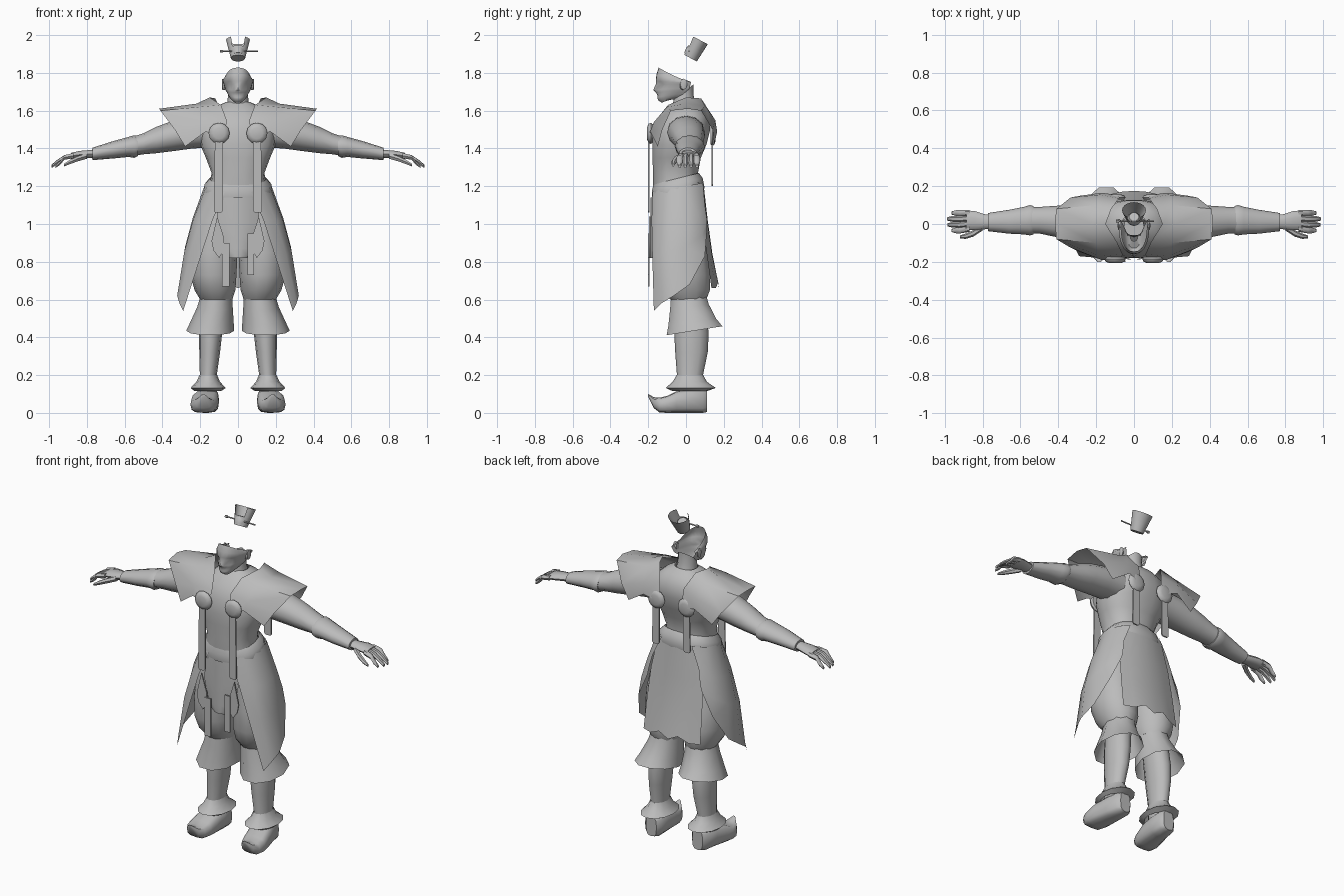
import bpy, bmesh, math
from mathutils import Vector

mat = bpy.data.materials.new("plain_grey")
mat.diffuse_color = (0.5, 0.5, 0.5, 1)


def finish(name, bm, mirror=False, angle=45):
    bmesh.ops.recalc_face_normals(bm, faces=bm.faces)
    me = bpy.data.meshes.new(name)
    bm.to_mesh(me)
    bm.free()
    ob = bpy.data.objects.new(name, me)
    bpy.context.collection.objects.link(ob)
    me.materials.append(mat)
    bpy.ops.object.select_all(action='DESELECT')
    ob.select_set(True)
    bpy.context.view_layer.objects.active = ob
    bpy.ops.object.shade_smooth_by_angle(angle=math.radians(angle))
    if mirror:
        m = ob.modifiers.new("mirror", 'MIRROR')
        m.use_mirror_merge = False
    return ob


def grid(name, rows, closed=False, caps=(False, False), mirror=False, angle=45):
    """Skin rows of points into a sheet or a closed tube."""
    bm = bmesh.new()
    vs = [[bm.verts.new(p) for p in r] for r in rows]
    n = len(rows[0])
    for a, b in zip(vs, vs[1:]):
        for i in range(n if closed else n - 1):
            j = (i + 1) % n
            bm.faces.new((a[i], a[j], b[j], b[i]))
    if caps[0]:
        bm.faces.new(vs[0])
    if caps[1]:
        bm.faces.new(vs[-1])
    return finish(name, bm, mirror, angle)


def ring(c, u, v, n=12, power=1.0):
    c, u, v = Vector(c), Vector(u), Vector(v)
    sp = lambda t: math.copysign(abs(t) ** power, t)
    return [c + u * sp(math.cos(2 * math.pi * i / n)) + v * sp(math.sin(2 * math.pi * i / n))
            for i in range(n)]


def column(name, secs, n=14, slope=0, caps=(False, False), mirror=False, power=1.0):
    """Upright tube: sections are z, centre x, half width, front y, back y."""
    rows = []
    for z, cx, rx, y0, y1 in secs:
        ry = (y1 - y0) / 2
        rows.append(ring((cx, (y0 + y1) / 2, z), (rx, 0, 0), (0, ry, slope * ry), n, power))
    return grid(name, rows, True, caps, mirror)


def limb(name, secs, n=10, caps=(True, True)):
    """Sideways tube: sections are x, y, z, half depth, half height."""
    rows = [ring((x, y, z), (0, ry, 0), (0, 0, rz), n) for x, y, z, ry, rz in secs]
    return grid(name, rows, True, caps, True)


def plate(name, outline, y, thick=0.008, mirror=True):
    """Thin plate cut from an outline in x and z."""
    rows = [[(x, y + d, z) for x, z in outline] for d in (0, thick)]
    return grid(name, rows, True, (True, True), mirror, 30)


# Torso, neck and sash
column("torso", [(1.12, 0, .165, -.165, .085), (1.2, 0, .15, -.175, .07),
                 (1.27, 0, .14, -.175, .065), (1.35, 0, .17, -.18, .08),
                 (1.42, 0, .2, -.18, .11), (1.5, 0, .205, -.172, .13),
                 (1.57, 0, .18, -.14, .125), (1.62, 0, .12, -.09, .09),
                 (1.645, 0, .065, -.06, .05)], 18, power=.85)
column("neck", [(1.59, 0, .07, -.085, .05), (1.64, 0, .056, -.075, .04),
                (1.70, 0, .052, -.065, .04)], 12, slope=.75)
column("sash", [(1.125, 0, .168, -.17, .09), (1.16, 0, .182, -.182, .1),
                (1.21, 0, .177, -.182, .09), (1.24, 0, .148, -.174, .07)], 18, slope=.25, power=.85)

# Head: open face shell, sections are z, front y, half width, back y, back edge height shift
face = [(1.66, -.09, .02, -.06, .0), (1.642, -.128, .033, -.07, .02), (1.655, -.148, .046, -.045, .02),
        (1.67, -.152, .055, -.03, .02), (1.68, -.15, .06, -.02, .02), (1.695, -.153, .066, -.01, .015),
        (1.71, -.155, .07, -.005, .01), (1.74, -.148, .076, 0, 0), (1.757, -.158, .08, 0, -.01),
        (1.79, -.157, .081, 0, -.035), (1.828, -.145, .068, -.005, -.065)]
nose = {1.695: .006, 1.71: .018, 1.74: .012, 1.757: .002}
rows = []
for z, yf, w, yb, lift in face:
    row = []
    for i in range(-8, 9):
        a = math.radians(i * 12)
        s, c = math.sin(a), math.cos(a)
        y = yb + (yf - yb) * math.copysign(abs(c) ** .8, c)
        y -= nose.get(z, 0) * max(0, 1 - abs(i) / 2)
        if z == 1.74 and abs(i) in (2, 3):
            y += .007                       # eye sockets
        row.append((w * math.copysign(abs(s) ** .85, s), y, z + lift * (1 - c)))
    rows.append(row)
grid("head", rows, angle=50)
limb("ear", [(.07, -.02, 1.735, .014, .026), (.083, -.012, 1.74, .018, .03),
             (.086, -.008, 1.74, .01, .02)], 8)

# Floating hair crown with split front, knot and pin
v, base, top = Vector((0, .88, -.46)), Vector((0, .024, 1.878)), Vector((0, .073, 1.974))
crown = []
for t in (0, .25, .5, .75, 1):
    crown.append(ring(base.lerp(top, t), (.038 + .025 * t, 0, 0), v * (.038 + .01 * t), 20))
grid("crown_base", crown[:3], True, (True, False))
grid("crown_top", [[r[(i - 3) % 20] for i in range(17)] for r in crown[2:]])
knot = [ring(base.lerp(top, t) - v * .012, (r, 0, 0), v * r, 10)
        for t, r in ((.1, .032), (.35, .036), (.5, .026))]
grid("hair_knot", knot, True, (True, True))
pin = [ring((x, .015, 1.915), (0, r, 0), (0, 0, r), 6)
       for x, r in ((-.095, .008), (-.08, .008), (-.078, .004), (.105, .004))]
grid("hair_pin", pin, True, (True, True))

# Shoulder mantle draped from the neck opening to the wide outer rim
inner = [(.07, -.185, 1.44), (.06, -.16, 1.55), (.09, -.095, 1.63), (.15, 0, 1.67),
         (.12, .08, 1.665), (.08, .135, 1.58), (.07, .15, 1.46)]
middle = [(.17, -.19, 1.49), (.18, -.17, 1.54), (.2, -.1, 1.62), (.22, 0, 1.637),
          (.2, .1, 1.625), (.18, .155, 1.55), (.17, .165, 1.49)]
outer = [(.28, -.15, 1.41), (.335, -.125, 1.5), (.41, -.08, 1.6), (.418, .01, 1.61),
         (.41, .08, 1.6), (.335, .14, 1.5), (.28, .15, 1.42)]
grid("shoulder_mantle", [inner, middle, outer], mirror=True, angle=50)

# Arms, bracers and hands
limb("upper_arm", [(.14, 0, 1.49, .1, .085), (.24, 0, 1.485, .1, .085), (.35, .01, 1.465, .09, .08),
                   (.43, .015, 1.445, .08, .07), (.5, .02, 1.425, .07, .056),
                   (.56, .02, 1.41, .07, .05)], 12, (False, True))
limb("bracer", [(.53, .02, 1.412, .075, .052), (.55, .02, 1.41, .08, .06), (.58, .018, 1.408, .073, .053),
                (.66, .012, 1.393, .063, .046), (.77, .01, 1.371, .048, .033),
                (.772, .01, 1.371, .03, .022)], 12)
limb("palm", [(.75, .01, 1.372, .035, .024), (.79, .012, 1.37, .04, .022),
              (.84, .018, 1.367, .05, .021), (.885, .02, 1.36, .052, .017)])
for k, (y, tip) in enumerate(((.058, .965), (.027, .988), (-.004, .985), (-.034, .965))):
    limb("finger_%d" % (k + 1), [(.87, y * .9 + .005, 1.362, .016, .016), (.92, y, 1.352, .016, .014),
                               (tip - .025, y, 1.325, .015, .012), (tip, y, 1.305, .008, .009)], 6)
limb("thumb", [(.80, -.015, 1.36, .02, .017), (.85, -.05, 1.345, .017, .016),
               (.89, -.065, 1.328, .014, .013), (.92, -.068, 1.312, .007, .008)], 6)

# Chest and back roundels with hanging straps
for side, y0, y1, z, low in (("front", -.175, -.207, 1.48, 1.06), ("back", .13, .157, 1.47, 1.2)):
    rows = [ring((.1, y0 + (y1 - y0) * t, z), (r, 0, 0), (0, 0, r), 12)
            for t, r in ((0, .048), (.35, .056), (.75, .05), (1, .03))]
    grid(side + "_roundel", rows, True, (True, True), True)
    yy = -.2 if side == "front" else .136
    plate(side + "_strap", [(.08, 1.46), (.08, low + .01), (.09, low), (.12, low),
                            (.128, low + .01), (.122, 1.46)], yy)

# Front flap, leaf tabs and sash ends
flap = []
for z, w in ((1.14, .1), (1.0, .115), (.93, .1), (.87, .085), (.835, .075), (.82, .055)):
    flap.append([(w * t, -.19 + .03 * t * t, z) for t in (-1, -.6, -.2, .2, .6, 1)])
grid("front_flap", flap)
plate("leaf_tab", [(.11, 1.04), (.075, .93), (.075, .86), (.1, .82), (.13, .86), (.14, .91)], -.195)
plate("left_sash_end", [(-.085, .9), (-.085, .67), (-.045, .67), (-.045, .9)], -.2, mirror=False)
plate("right_sash_end", [(.05, .95), (.05, .73), (.085, .73), (.085, .95)], -.2, mirror=False)

# Side skirt panels: each column runs waist, hip, hem
side = [[(.07, -.178, 1.17), (.135, -.182, 1.02), (.2, -.178, .82), (.29, -.17, .54)],
        [(.135, -.145, 1.18), (.2, -.15, 1.02), (.255, -.15, .84), (.31, -.13, .58)],
        [(.172, -.08, 1.19), (.238, -.085, 1.02), (.285, -.08, .85), (.322, -.065, .62)],
        [(.178, -.02, 1.2), (.24, -.01, 1.03), (.28, 0, .88), (.3, .02, .68)],
        [(.16, .05, 1.21), (.215, .065, 1.05), (.24, .085, .94), (.25, .1, .83)],
        [(.1, .09, 1.22), (.155, .1, 1.1), (.17, .11, 1.03), (.18, .112, .98)]]
grid("side_skirt", side, mirror=True, angle=50)

# Back skirt panel with a jagged hem
back = []
for t in (-1, -.67, -.33, 0, .33, .67, 1):
    e = t * t
    hem = .66 + (.03 if abs(abs(t) - .33) < .1 else 0)
    back.append([(.14 * t, .092 - .03 * e, 1.22), (.175 * t, .115 - .03 * e, 1.02),
                 (.185 * t, .14 - .03 * e, .84), (.19 * t, .175 - .04 * e, hem)])
grid("back_skirt", back, angle=50)

# Baggy trousers with flared knee cuffs
column("trouser_leg", [(1.15, .075, .085, -.14, .07), (1.0, .11, .115, -.15, .09),
                       (.85, .128, .125, -.155, .115), (.73, .13, .122, -.155, .13),
                       (.65, .122, .108, -.13, .13), (.6, .115, .085, -.085, .11)],
       14, caps=(True, True), mirror=True)
column("knee_cuff", [(.615, .115, .085, -.085, .11), (.56, .122, .094, -.09, .125),
                     (.48, .138, .115, -.1, .165), (.435, .147, .127, -.11, .2)],
       10, slope=.16, mirror=True)

# Lower legs and curled boots
column("lower_leg", [(.62, .125, .07, -.06, .1), (.42, .145, .061, -.062, .12),
                     (.32, .15, .055, -.057, .115), (.2, .157, .045, -.048, .09),
                     (.1, .16, .05, -.05, .09)], 12, mirror=True)
column("boot_cuff", [(.2, .157, .047, -.05, .092), (.165, .158, .062, -.07, .11),
                     (.132, .158, .093, -.108, .158), (.115, .16, .07, -.07, .11)], 12, mirror=True)
boot = []
for y, cx, w, z0, z1 in ((.112, .155, .035, .005, .125), (.09, .157, .055, 0, .13), (.02, .163, .063, 0, .13),
                         (-.05, .173, .072, 0, .115), (-.1, .18, .072, 0, .09), (-.14, .183, .062, .002, .08),
                         (-.17, .183, .04, .025, .083), (-.2, .183, .008, .085, .1)):
    boot.append(ring((cx, y, (z0 + z1) / 2), (w, 0, 0), (0, 0, (z1 - z0) / 2), 12, .65))
grid("boot", boot, True, (True, True), True)
